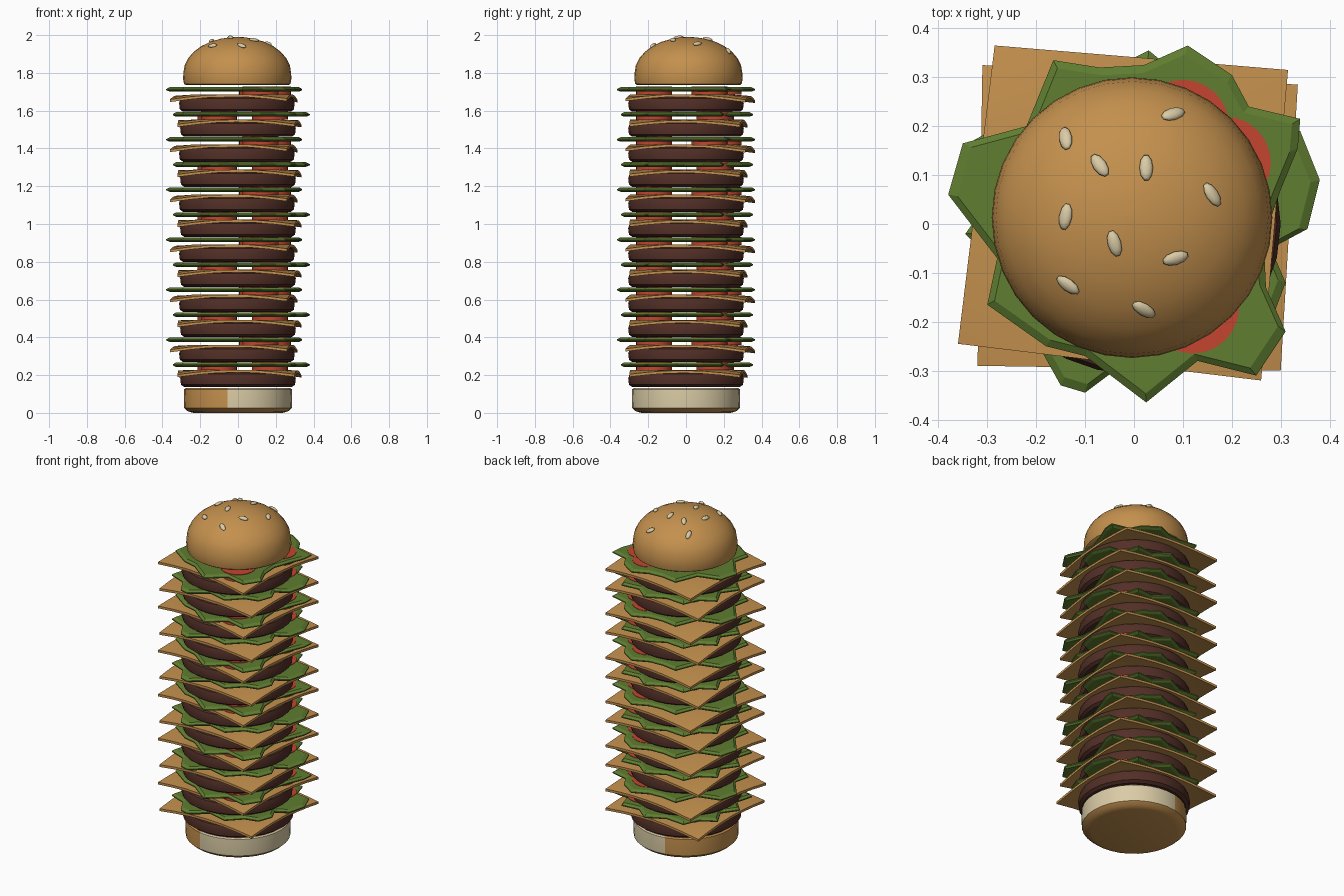
import bpy, bmesh, math
from mathutils import Vector, Matrix

if "Cube" in bpy.data.objects:
    bpy.data.objects.remove(bpy.data.objects["Cube"])


def material(name, rgb):
    m = bpy.data.materials.new(name)
    m.diffuse_color = (*rgb, 1)
    m.use_nodes = True
    m.node_tree.nodes["Principled BSDF"].inputs["Base Color"].default_value = m.diffuse_color
    return m


TAN = material("toasted tan", (0.55, 0.28, 0.075))
CREAM = material("cream", (0.70, 0.60, 0.38))
BROWN = material("grilled brown", (0.085, 0.028, 0.02))
GREEN = material("leaf green", (0.115, 0.205, 0.03))
RED = material("tomato red", (0.55, 0.06, 0.03))


def finish(name, bm, mats, smooth=None):
    bmesh.ops.recalc_face_normals(bm, faces=bm.faces)
    me = bpy.data.meshes.new(name)
    bm.to_mesh(me)
    bm.free()
    for m in mats:
        me.materials.append(m)
    ob = bpy.data.objects.new(name, me)
    bpy.context.collection.objects.link(ob)
    if smooth:
        bpy.ops.object.select_all(action='DESELECT')
        ob.select_set(True)
        bpy.context.view_layer.objects.active = ob
        bpy.ops.object.shade_smooth_by_angle(angle=math.radians(smooth))
    return ob


def stack_rings(rings):
    """Join closed rings of points and cap both ends."""
    bm = bmesh.new()
    loops = [[bm.verts.new(p) for p in ring] for ring in rings]
    n = len(loops[0])
    for a, b in zip(loops, loops[1:]):
        for i in range(n):
            j = (i + 1) % n
            bm.faces.new((a[i], a[j], b[j], b[i]))
    bm.faces.new(loops[0][::-1])
    bm.faces.new(loops[-1])
    return bm


def lathe(profile, n, cx=0.0, cy=0.0):
    return stack_rings([[(cx + r * math.cos(math.tau * i / n),
                          cy + r * math.sin(math.tau * i / n), z)
                         for i in range(n)] for r, z in profile])


# bottom bun, cream on the right half of its wall
bm = lathe([(0.235, 0), (0.265, 0.008), (0.285, 0.026), (0.287, 0.075),
            (0.285, 0.125), (0.277, 0.131)], 32)
for f in bm.faces:
    c = f.calc_center_median()
    if 0.02 < c.z < 0.128 and c.x > -0.03 and abs(f.normal.z) < 0.6:
        f.material_index = 1
finish("bottom_bun", bm, [TAN, CREAM], 35)

# outlines of the two alternating fillings
LEAF_A = [(-.165, .335), (-.07, .32), (.02, .325), (.11, .365), (.2, .305),
          (.235, .24), (.34, .215), (.335, .155), (.30, .07), (.265, -.03),
          (.27, -.13), (.31, -.22), (.25, -.31), (.13, -.28), (.025, -.365),
          (-.1, -.27), (-.18, -.25), (-.3, -.165), (-.28, -.07), (-.38, .06),
          (-.35, .165), (-.22, .2)]
LEAF_B = [(.38, .09), (.355, -.01), (.28, -.05), (.31, -.12), (.28, -.2),
          (.2, -.22), (.12, -.3), (0, -.27), (-.1, -.345), (-.15, -.33),
          (-.2, -.24), (-.3, -.2), (-.27, -.1), (-.345, -.02), (-.28, .07),
          (-.33, .17), (-.24, .22), (-.2, .31), (-.08, .3), (.03, .355),
          (.11, .29), (.22, .3), (.25, .2), (.34, .19)]
CHEESE_A = [(-.36, -.245), (.26, -.32), (.315, .315), (-.285, .365)]
CHEESE_B = [(-.32, -.29), (.30, -.30), (.335, .285), (-.31, .325)]
TOMATO_A = [(.1, .2), (.185, .125), (.12, -.17)]
TOMATO_B = [(-.12, .16), (-.1, -.17), (.17, .15)]


def patty(name, z, cx):
    finish(name, lathe([(.285, z), (.302, z + .012), (.306, z + .045),
                        (.298, z + .07), (.285, z + .078)], 28, cx), [BROWN], 35)


def cheese(name, z, quad):
    # thin square slice whose corners hang over the patty
    a, b, c, d = [Vector(p) for p in quad]
    bm = bmesh.new()
    n, th = 6, 0.014
    layers = []
    for dz in (0, th):
        g = []
        for j in range(n + 1):
            row = []
            for i in range(n + 1):
                u, v = i / n, j / n
                p = a.lerp(b, u).lerp(d.lerp(c, u), v)
                droop = 0.19 * max(0, p.length - 0.30)
                row.append(bm.verts.new((p.x, p.y, z + dz - droop)))
            g.append(row)
        layers.append(g)
        for j in range(n):
            for i in range(n):
                bm.faces.new((g[j][i], g[j][i + 1], g[j + 1][i + 1], g[j + 1][i]))
    lo, hi = layers
    rim = ([(0, i) for i in range(n)] + [(j, n) for j in range(n)]
           + [(n, i) for i in range(n, 0, -1)] + [(j, 0) for j in range(n, 0, -1)])
    for k, (j, i) in enumerate(rim):
        q, p = rim[(k + 1) % len(rim)]
        bm.faces.new((lo[j][i], lo[q][p], hi[q][p], hi[j][i]))
    finish(name, bm, [TAN], 30)


def lettuce(name, z, outline):
    rings = [[(x * s, y * s, z + dz) for x, y in outline]
             for s, dz in ((.95, 0), (1, .008), (1, .014), (.95, .024))]
    finish(name, stack_rings(rings), [GREEN])


# twelve repeated fillings
STEP = 0.1325
for k in range(12):
    z = 0.137 + STEP * k
    odd = k % 2
    tag = str(k + 1)
    patty("patty_" + tag, z, -0.006 * odd)
    cheese("cheese_" + tag, z + .077, CHEESE_A if odd else CHEESE_B)
    lettuce("lettuce_" + tag, z + .106, LEAF_A if odd else LEAF_B)
    for t, (x, y) in enumerate(TOMATO_A if odd else TOMATO_B):
        bm = lathe([(.095, z + .09), (.095, z + .132 + .0004 * t)], 24, x, y)
        finish("tomato_%s_%d" % (tag, t + 1), bm, [RED], 35)

# top bun dome
CX, CY, R, H, Z0 = -0.004, 0.013, 0.285, 0.19, 1.80
prof = [(.272, 1.735), (.282, 1.742), (.287, 1.77)]
prof += [(R * math.cos(math.radians(a)), Z0 + H * math.sin(math.radians(a)))
         for a in (0, 12, 24, 36, 48, 60, 72, 82, 89)]
finish("top_bun", lathe(prof, 32, CX, CY), [TAN], 40)

# sesame seeds lying on the dome: x, y, heading
SEEDS = [(-.14, .175, 105), (-.07, .12, 125), (.025, .115, 90), (.08, .225, 25),
         (.16, .06, 125), (-.14, .015, 80), (-.04, -.04, 105), (.085, -.07, 15),
         (-.135, -.125, 145), (.02, -.175, 145)]
for k, (x, y, ang) in enumerate(SEEDS):
    dx, dy = x - CX, y - CY
    h = math.sqrt(1 - (dx * dx + dy * dy) / R ** 2)
    normal = Vector((dx / R ** 2, dy / R ** 2, h / H)).normalized()
    tilt = Vector((0, 0, 1)).rotation_difference(normal).to_matrix().to_4x4()
    m = (Matrix.Translation((x, y, Z0 + H * h + .003)) @ tilt
         @ Matrix.Rotation(math.radians(ang), 4, 'Z')
         @ Matrix.Diagonal((.028, .014, .009, 1)))
    bm = bmesh.new()
    bmesh.ops.create_uvsphere(bm, u_segments=10, v_segments=6, radius=1, matrix=m)
    finish("seed_%d" % (k + 1), bm, [CREAM], 60)
